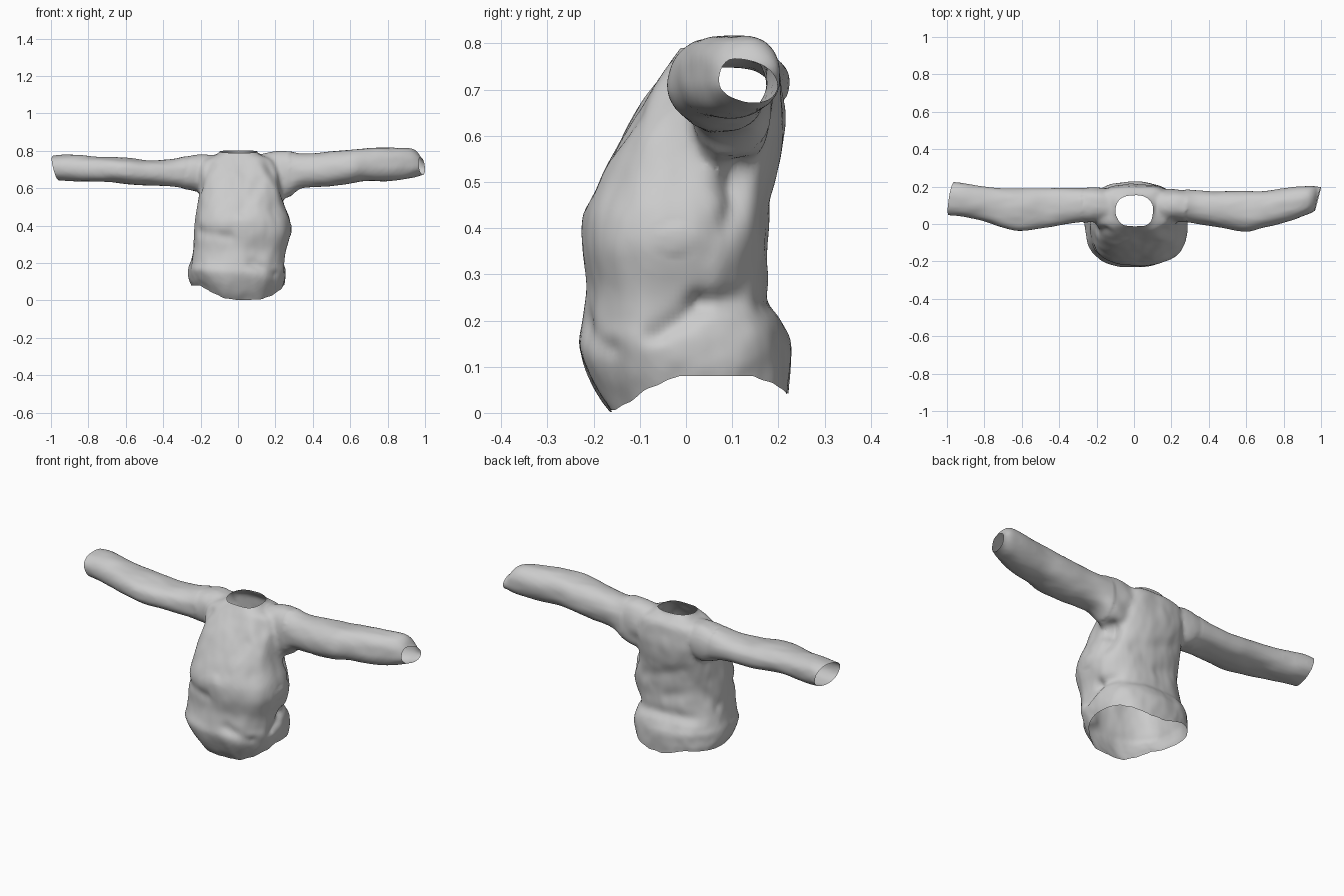
import bpy, bmesh, math
from mathutils import Vector, noise

if "Cube" in bpy.data.objects:
    bpy.data.objects.remove(bpy.data.objects["Cube"])


def interp(rows, t):
    # Catmull-Rom interpolation through the profile rows
    i = min(int(t), len(rows) - 2)
    f = t - i
    p0, p1, p2, p3 = (rows[max(0, min(len(rows) - 1, i + k))] for k in (-1, 0, 1, 2))
    return [0.5 * (2 * b + (c - a) * f + (2 * a - 5 * b + 4 * c - d) * f * f
                   + (3 * b - a - 3 * c + d) * f ** 3)
            for a, b, c, d in zip(p0, p1, p2, p3)]


def loft(bm, rows, place, power, sides=48, sub=5):
    # rows: position along axis, then min/max of both cross-section directions
    rings = []
    n = (len(rows) - 1) * sub
    for k in range(n + 1):
        s, u0, u1, v0, v1 = interp(rows, k / sub)
        e = 2 / power(s)
        ring = []
        for j in range(sides):
            a = 2 * math.pi * j / sides
            c, d = math.cos(a), math.sin(a)
            u = math.copysign(abs(c) ** e, c)
            v = math.copysign(abs(d) ** e, d)
            ring.append(bm.verts.new(place(s, (u0 + u1) / 2 + u * (u1 - u0) / 2,
                                           (v0 + v1) / 2 + v * (v1 - v0) / 2)))
        rings.append(ring)
    for a, b in zip(rings, rings[1:]):
        for j in range(sides):
            m = (j + 1) % sides
            bm.faces.new((a[j], a[m], b[m], b[j]))
    bm.faces.new(rings[0][::-1])
    bm.faces.new(rings[-1])


# torso and neck: z, x range, y range
torso = [(-.06, -.24, .235, -.13, .22), (0, -.25, .245, -.165, .222),
         (.06, -.262, .252, -.205, .226), (.14, -.264, .256, -.232, .225),
         (.2, -.254, .252, -.222, .206), (.27, -.242, .26, -.213, .18),
         (.36, -.234, .284, -.222, .178), (.43, -.227, .275, -.22, .183),
         (.5, -.22, .252, -.19, .192), (.57, -.212, .235, -.155, .207),
         (.64, -.207, .225, -.116, .214), (.7, -.205, .215, -.076, .206),
         (.75, -.185, .19, -.04, .195), (.78, -.12, .12, -.018, .165),
         (.8, -.096, .1, -.006, .152), (.85, -.096, .1, -.006, .152)]
# sleeves: x, y range, z range
left = [(-.12, .0, .18, .6, .775), (-.2, .01, .195, .575, .782), (-.27, .01, .19, .59, .772),
        (-.35, .0, .19, .61, .755), (-.48, -.02, .192, .62, .748), (-.6, -.038, .19, .622, .76),
        (-.7, -.02, .19, .632, .766), (-.8, .015, .2, .633, .771),
        (-.92, .042, .22, .638, .778), (-1.04, .045, .228, .65, .77)]
right = [(.12, .01, .18, .58, .78), (.2, .01, .19, .52, .802), (.27, .01, .185, .545, .798),
         (.34, .0, .18, .597, .785), (.48, -.02, .177, .615, .791), (.6, -.04, .176, .625, .805),
         (.7, -.02, .18, .637, .815), (.82, .01, .192, .642, .818),
         (.92, .045, .203, .652, .812), (.96, .065, .205, .662, .79),
         (.99, .085, .2, .672, .752), (1.04, .09, .2, .675, .745)]

bm = bmesh.new()
# squarer across the flat chest and hem, round at the neck
loft(bm, torso, lambda s, u, v: (u, v, s),
     lambda s: 2.1 if s > .79 else 2.45 + .5 * max(0, min(1, (s - .45) / .2)))
for rows in (left, right):
    loft(bm, rows, lambda s, u, v: (s, u, v), lambda s: 2.3)
bmesh.ops.recalc_face_normals(bm, faces=bm.faces)
base = bpy.data.meshes.new("sweater")
bm.to_mesh(base)
bm.free()
sweater = bpy.data.objects.new("sweater", base)
bpy.context.collection.objects.link(sweater)

# fuse into one skin and soften the joins
m = sweater.modifiers.new("fuse", 'REMESH')
m.mode, m.voxel_size = 'VOXEL', .011
m = sweater.modifiers.new("soften", 'SMOOTH')
m.factor, m.iterations = .5, 5
bm = bmesh.new()
bm.from_object(sweater, bpy.context.evaluated_depsgraph_get())
sweater.modifiers.clear()

# cloth folds: start, end, radius, depth
folds = [((.25, -.06, .155), (.25, .03, .235), .02, -.015),
         ((.25, .03, .235), (.22, .16, .25), .018, -.018),
         ((.24, .04, .36), (.24, .15, .5), .022, -.018),
         ((.23, .1, .5), (.2, .15, .62), .028, -.03),
         ((-.2, .17, .25), (.2, .18, .235), .022, -.012),
         ((-.2, .19, .4), (.0, .19, .34), .025, -.01),
         ((-.1, .2, .5), (.15, .2, .42), .025, -.008),
         ((-.24, .05, .3), (-.2, .15, .42), .022, -.012),
         ((-.2, -.14, .37), (-.05, -.22, .34), .022, -.01),
         ((.08, -.23, .2), (.2, -.17, .13), .02, -.01),
         ((-.19, -.03, .6), (-.16, -.04, .73), .022, -.012),
         ((.18, -.03, .56), (.17, -.04, .74), .025, -.014),
         ((.02, -.2, .48), (.12, -.1, .64), .025, -.008)]
folds = [(Vector(a), Vector(b), r, d) for a, b, r, d in folds]
bm.normal_update()
moved = []
for v in bm.verts:
    p = v.co
    squash = Vector((p.x * .5, p.y, p.z)) if abs(p.x) > .28 else Vector((p.x, p.y, p.z * .6))
    off = .008 * noise.noise(squash * 10) + .002 * noise.noise(squash * 24)
    for a, b, r, d in folds:
        t = max(0, min(1, (p - a).dot(b - a) / (b - a).length_squared))
        dist = (p - a.lerp(b, t)).length
        if dist < 4 * r:
            off += d * math.exp(-(dist / r) ** 2 / 2)
    moved.append(p + v.normal * off)
for v, p in zip(bm.verts, moved):
    v.co = p


def open_end(inside, point, normal):
    # cut an opening: only geometry in the region is trimmed
    vs = {v for v in bm.verts if inside(v.co)}
    geom = list(vs) + [e for e in bm.edges if all(v in vs for v in e.verts)] \
        + [f for f in bm.faces if all(v in vs for v in f.verts)]
    bmesh.ops.bisect_plane(bm, geom=geom, plane_co=point, plane_no=normal)
    n, c = Vector(normal), Vector(point)
    bad = [f for f in bm.faces if inside(f.calc_center_median())
           and (f.calc_center_median() - c).dot(n) > 1e-5]
    bmesh.ops.delete(bm, geom=bad, context='FACES')


open_end(lambda p: abs(p.x) < .4 and p.z < .1, (0, 0, 0), (0, 0, -1))
open_end(lambda p: abs(p.x) < .135 and p.z > .765, (0, .07, .796), (0, -.08, 1))
open_end(lambda p: p.x < -.85, (-.992, .06, .73), (-1, .17, -.25))
open_end(lambda p: p.x > .85, (.987, .15, .72), (1, -.25, .05))

# curved hem: low at the front, raised at the sides, middling at the back
for v in bm.verts:
    x, y, z = v.co
    if z < .22 and abs(x) < .4:
        lift = .002 + .08 * min(1, ((x - .04) / .25) ** 2)
        lift += .04 * max(0, min(1, (y + .12) / .15)) + .008 * noise.noise(Vector((x, y, 0)) * 20)
        v.co.z += max(0, min(.08, lift)) * (1 - max(z, 0) / .22) ** 1.3

for f in bm.faces:
    f.smooth = True
bm.to_mesh(base)
bm.free()
